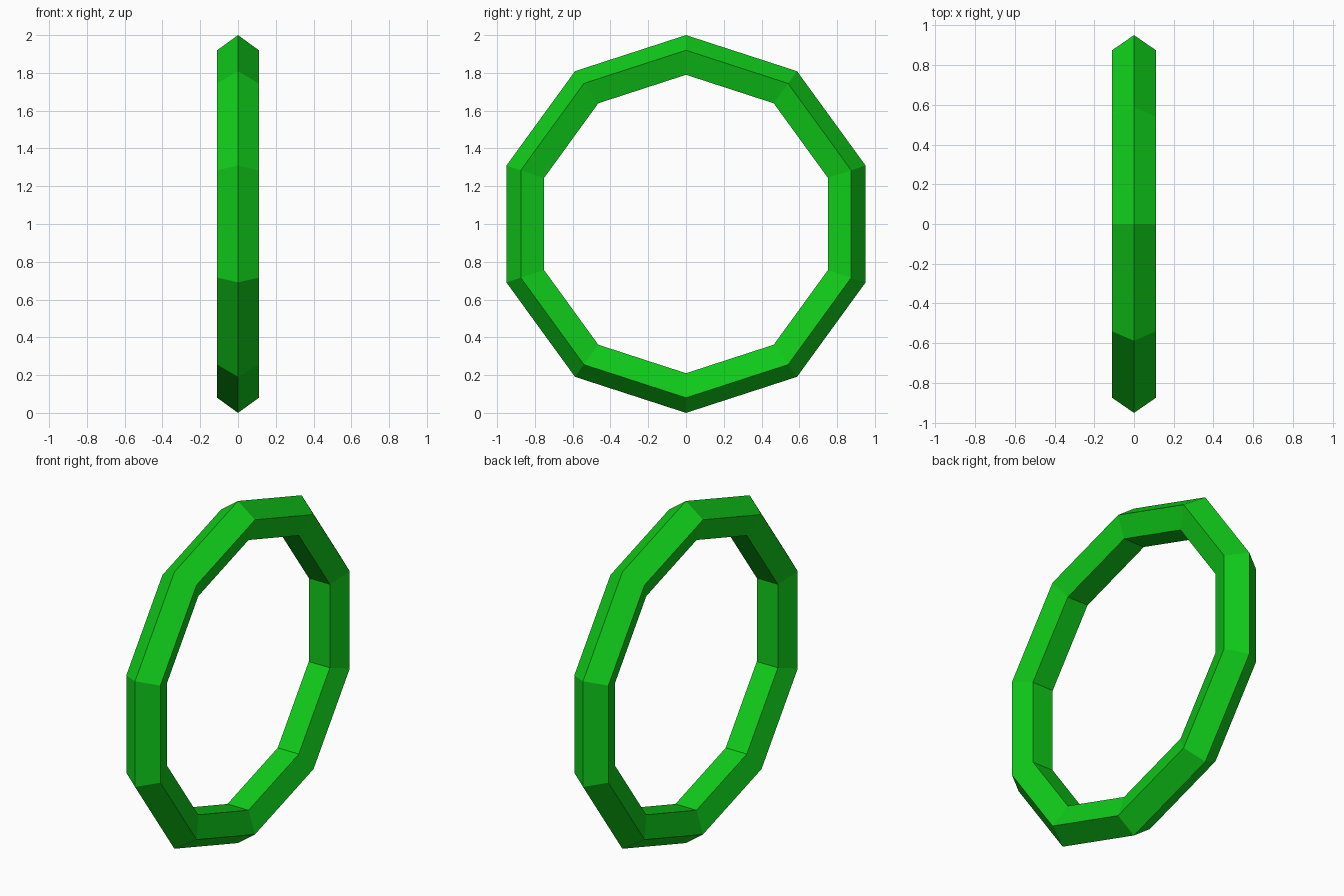
import bpy
import math

if "Cube" in bpy.data.objects:
    bpy.data.objects.remove(bpy.data.objects["Cube"])

# Ring dimensions: decagonal hoop with a pentagonal cross-section, one edge pointing outward
OUTER, INNER = 1.0, 0.79
tube = (OUTER - INNER) / (1 + math.cos(math.pi / 5))

# Upright ring, hole facing along x
bpy.ops.mesh.primitive_torus_add(
    major_segments=10, minor_segments=5,
    major_radius=OUTER - tube, minor_radius=tube,
    location=(0, 0, OUTER), rotation=(0, math.pi / 2, 0))
ring = bpy.context.object
ring.name = "ring"
bpy.ops.object.transform_apply(location=True, rotation=True, scale=True)
bpy.ops.object.shade_flat()

# Green finish
green = bpy.data.materials.new("green")
green.diffuse_color = (0.005, 0.6, 0.01, 1)
green.use_nodes = True
green.node_tree.nodes["Principled BSDF"].inputs["Base Color"].default_value = green.diffuse_color
ring.data.materials.append(green)
